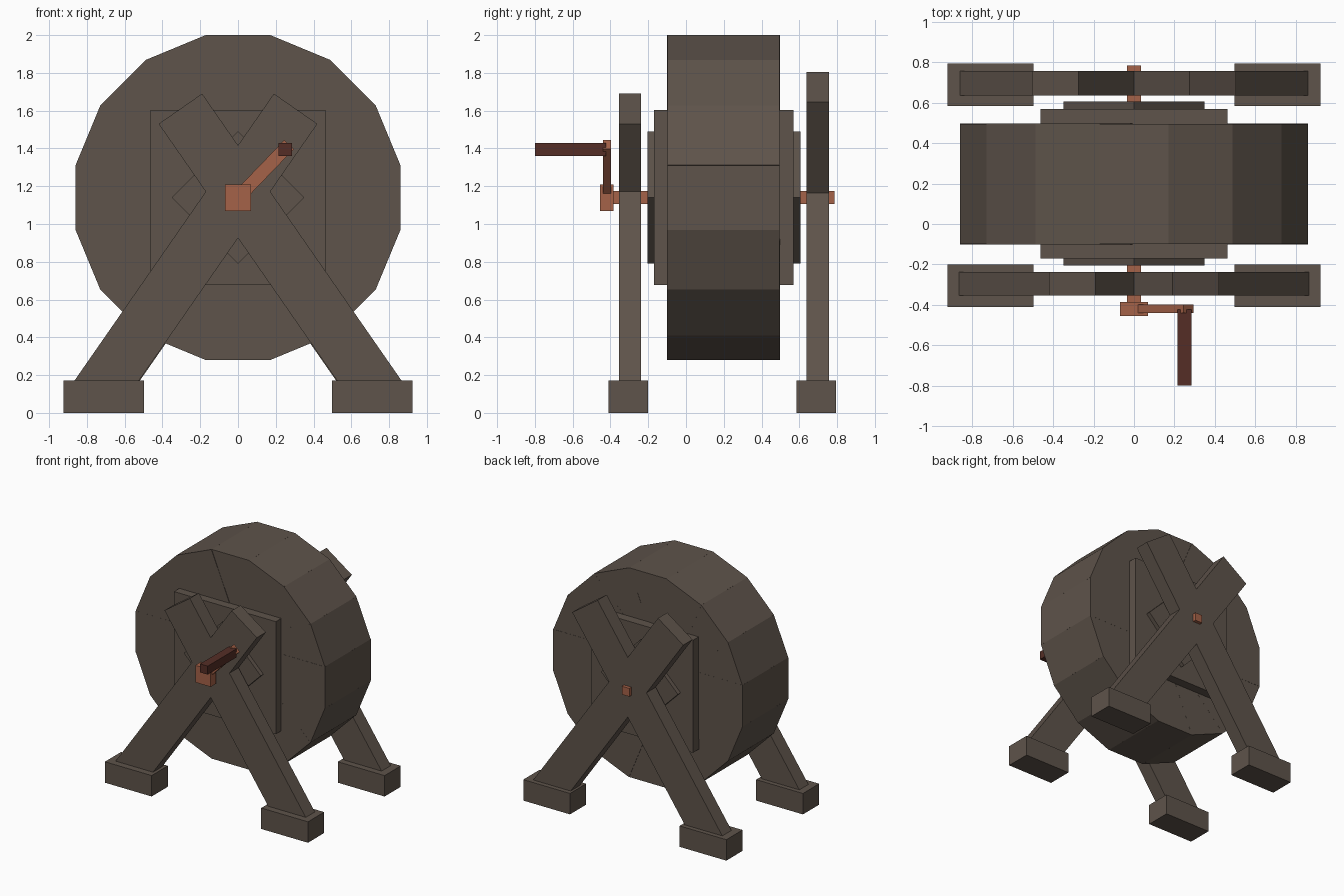
import bpy, bmesh, math
from mathutils import Matrix, Vector

cube = bpy.data.objects.get("Cube")
if cube:
    bpy.data.objects.remove(cube)


def material(name, rgb):
    m = bpy.data.materials.new(name)
    m.use_nodes = True
    m.diffuse_color = (*rgb, 1)
    m.node_tree.nodes["Principled BSDF"].inputs["Base Color"].default_value = (*rgb, 1)
    return m


WOOD = material("weathered wood", (0.112, 0.087, 0.069))
COPPER = material("copper", (0.376, 0.122, 0.065))
GRIP = material("dark red wood", (0.090, 0.027, 0.019))


def finish(name, bm, mat):
    bmesh.ops.recalc_face_normals(bm, faces=bm.faces)
    mesh = bpy.data.meshes.new(name)
    bm.to_mesh(mesh)
    bm.free()
    mesh.materials.append(mat)
    obj = bpy.data.objects.new(name, mesh)
    bpy.context.collection.objects.link(obj)
    return obj


def box(name, center, size, mat, angle=0):
    """Box turned by angle degrees about the y axis."""
    bm = bmesh.new()
    place = (Matrix.Translation(Vector(center))
             @ Matrix.Rotation(math.radians(angle), 4, 'Y')
             @ Matrix.Diagonal((*size, 1)))
    bmesh.ops.create_cube(bm, size=1, matrix=place)
    return finish(name, bm, mat)


def prism(name, outline, y0, y1, mat):
    """Extrude an x-z outline from y0 to y1."""
    bm = bmesh.new()
    face = bm.faces.new([bm.verts.new((x, y0, z)) for x, z in outline])
    ext = bmesh.ops.extrude_face_region(bm, geom=[face])["geom"]
    verts = [v for v in ext if isinstance(v, bmesh.types.BMVert)]
    bmesh.ops.translate(bm, vec=(0, y1 - y0, 0), verts=verts)
    return finish(name, bm, mat)


AXIS_Z = 1.14
MID_Y = 0.198

# Drum: eight crossed planks forming a sixteen-sided wheel
for i in range(8):
    depth = 0.592 + 0.002 * (i * 3 % 8 == 4) + 0.0008 * i
    box(f"drum_plank_{i + 1}", (0, MID_Y, AXIS_Z), (0.342, depth, 1.72), WOOD, i * 22.5)

# Layered side plates: a square, then a smaller square on its corner
box("square_plate", (0, 0.2, AXIS_Z), (0.925, 0.74, 0.925), WOOD)
box("diamond_plate", (0, 0.2, AXIS_Z), (0.495, 0.81, 0.495), WOOD, 45)

# Crossed legs and feet
SLOPE = 1.0 / 0.695
for end, y0, y1, foot_y, top in (("front", -0.355, -0.237, -0.305, (-0.19, 1.69)),
                                 ("back", 0.637, 0.757, 0.69, (-0.275, 1.805))):
    base = 0.15
    outer_x = top[0] + (top[1] - base) / SLOPE
    corner = (top[0] - 0.23, top[1] - 0.16)
    inner_x = corner[0] + (corner[1] - base) / SLOPE
    outline = [top, (outer_x, base), (inner_x, base), corner]
    for side, s in (("left", 1), ("right", -1)):
        prism(f"{end}_{side}_leg", [(s * x, z) for x, z in outline], y0, y1, WOOD)
        box(f"{end}_{side}_foot", (s * 0.711, foot_y, 0.086), (0.425, 0.21, 0.172), WOOD)

# Axle and crank
box("axle", (0, 0.19, AXIS_Z), (0.068, 1.19, 0.068), COPPER)
box("crank_hub", (0, -0.42, AXIS_Z), (0.14, 0.07, 0.14), COPPER)
box("crank_arm", (0.135, -0.419, 1.28), (0.07, 0.042, 0.39), COPPER, 44)
box("crank_handle", (0.25, -0.612, 1.395), (0.07, 0.376, 0.07), GRIP)
